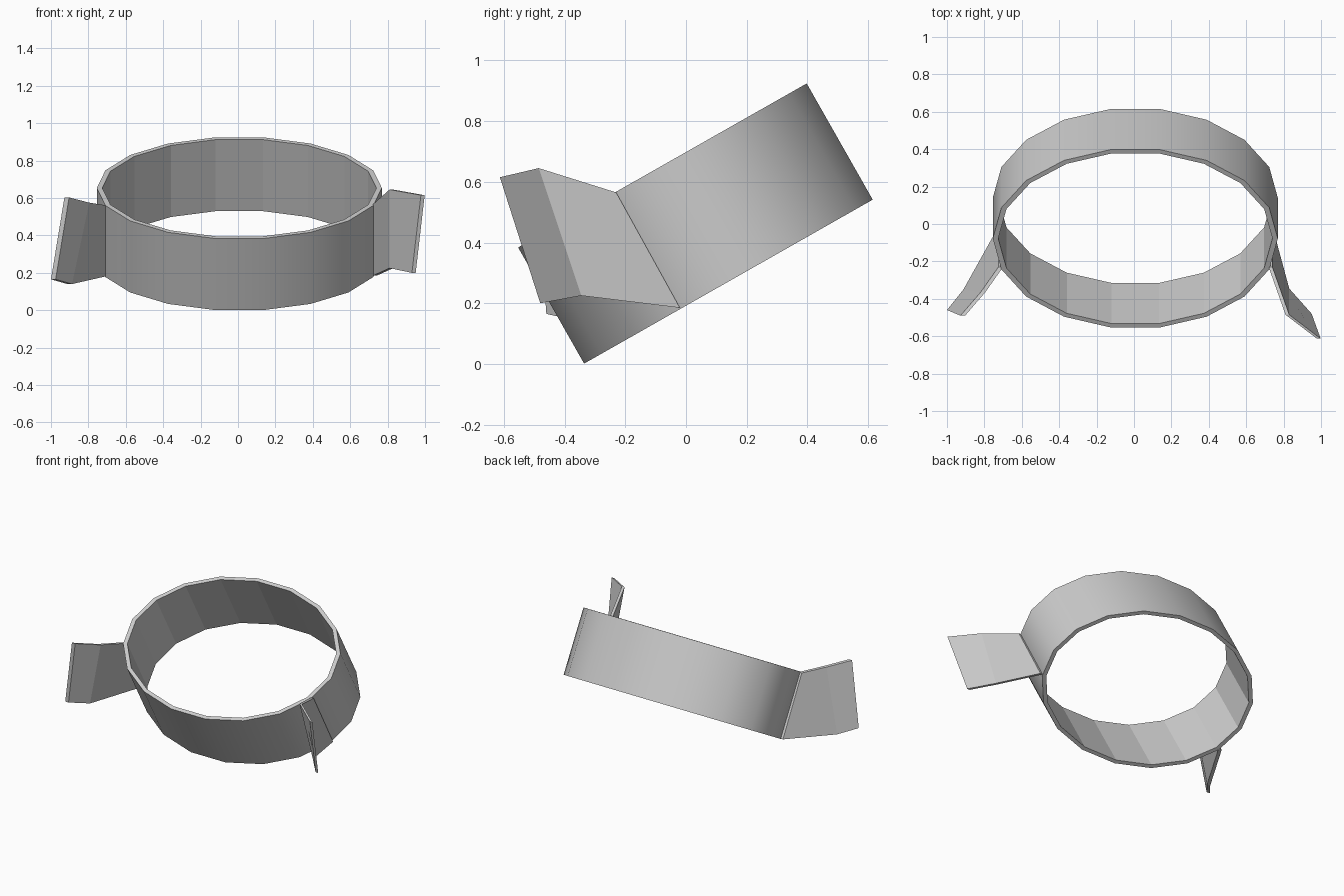
import bpy, bmesh
from math import sin, cos, pi, radians
from mathutils import Matrix, Vector

if "Cube" in bpy.data.objects:
    bpy.data.objects.remove(bpy.data.objects["Cube"])

SIDES = 18
TILT = Matrix.Translation((0.007, 0.031, 0.4625)) @ Matrix.Rotation(radians(29.6), 4, 'X')


def finish(bm, name):
    bmesh.ops.recalc_face_normals(bm, faces=bm.faces[:])
    me = bpy.data.meshes.new(name)
    bm.to_mesh(me)
    bm.free()
    ob = bpy.data.objects.new(name, me)
    bpy.context.collection.objects.link(ob)
    return ob


# Oval band: four elliptical loops bridged into a tilted, hollow ring
bm = bmesh.new()


def loop(rx, ry, z):
    return [bm.verts.new(TILT @ Vector((rx * cos(2 * pi * i / SIDES), ry * sin(2 * pi * i / SIDES), z)))
            for i in range(SIDES)]


loops = [loop(0.762, 0.555, -0.22), loop(0.762, 0.555, 0.22),
         loop(0.733, 0.531, 0.22), loop(0.733, 0.531, -0.22)]
for k in range(4):
    a, b = loops[k], loops[(k + 1) % 4]
    for i in range(SIDES):
        j = (i + 1) % SIDES
        f = bm.faces.new((a[i], a[j], b[j], b[i]))
        f.smooth = k == 0          # outer wall is smooth, inner wall faceted
for e in bm.edges:
    if len({f.smooth for f in e.link_faces}) == 2:
        e.smooth = False           # crisp rims
finish(bm, "band")


# Flared tabs: bent two-panel sheets with a little thickness
def tab(name, top, bottom, shift):
    bm = bmesh.new()
    rows = []
    for t, b in zip(top, bottom):
        t, b, s = Vector(t), Vector(b), Vector((shift, 0, 0))
        rows.append([bm.verts.new(p) for p in (t, b, b + s, t + s)])
    for r, q in zip(rows, rows[1:]):
        for i in range(4):
            j = (i + 1) % 4
            bm.faces.new((r[i], r[j], q[j], q[i]))
    bm.faces.new(rows[0])
    bm.faces.new(rows[-1])
    finish(bm, name)


tab("right_tab",
    [(0.740, -0.23, 0.565), (0.83, -0.485, 0.645), (0.998, -0.613, 0.615)],
    [(0.742, -0.02, 0.185), (0.83, -0.345, 0.225), (0.95, -0.48, 0.20)], -0.02)
tab("left_tab",
    [(-0.725, -0.23, 0.56), (-0.82, -0.365, 0.575), (-0.928, -0.49, 0.603)],
    [(-0.728, -0.02, 0.182), (-0.912, -0.35, 0.14), (-1.0, -0.46, 0.165)], 0.025)
